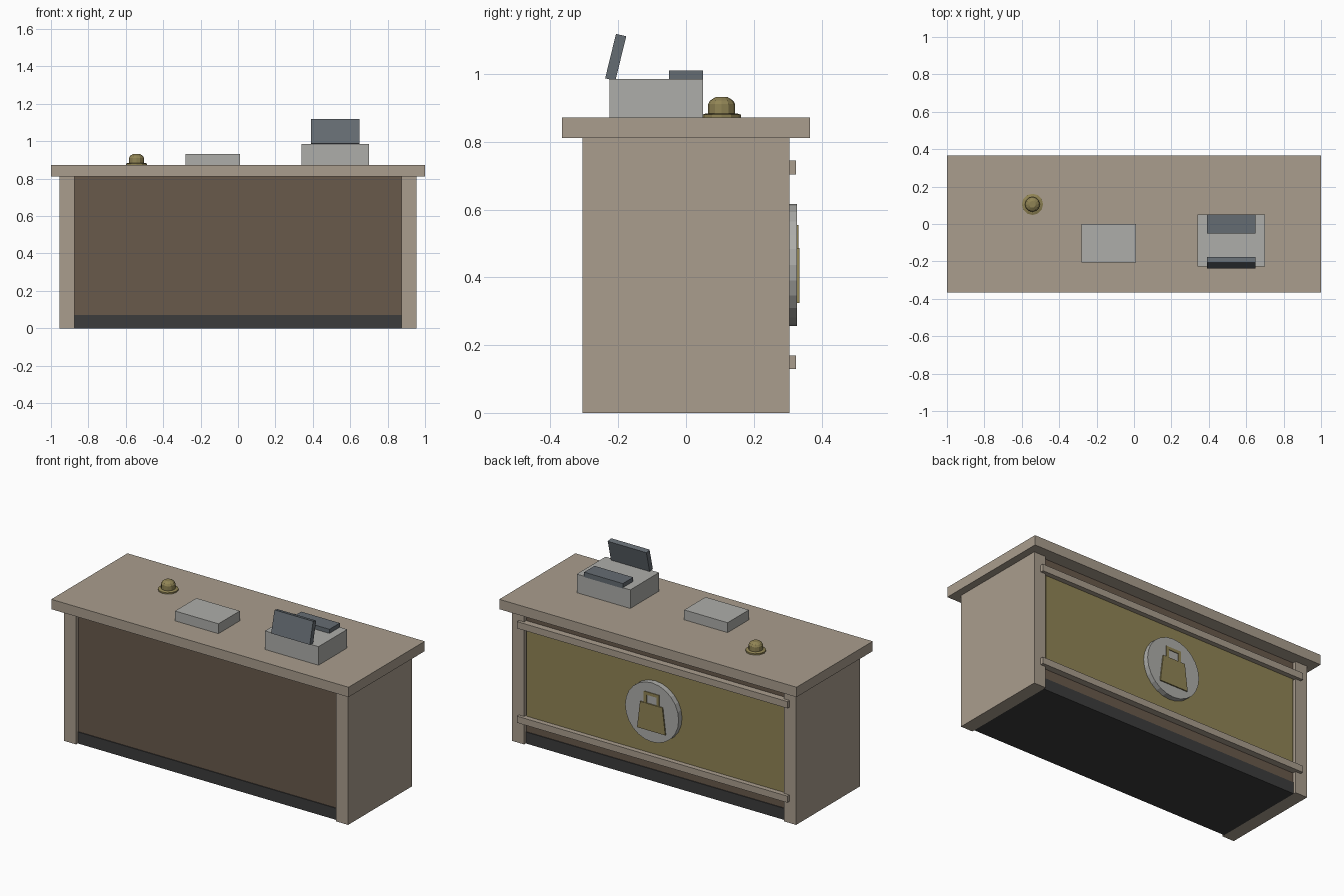
import bpy, bmesh
from math import cos, sin, pi

if "Cube" in bpy.data.objects:
    bpy.data.objects.remove(bpy.data.objects["Cube"])


def material(name, rgb):
    m = bpy.data.materials.new(name)
    m.diffuse_color = (*rgb, 1)
    m.use_nodes = True
    m.node_tree.nodes["Principled BSDF"].inputs["Base Color"].default_value = m.diffuse_color
    return m


STONE = material("stone", (0.40, 0.34, 0.27))
WOOD = material("dark_wood", (0.14, 0.10, 0.07))
BLACK = material("charcoal", (0.045, 0.045, 0.045))
GOLD = material("gold", (0.28, 0.23, 0.09))
GREY = material("light_grey", (0.42, 0.42, 0.40))
SLATE = material("slate", (0.13, 0.15, 0.17))


def finish(name, bm, mat):
    bmesh.ops.recalc_face_normals(bm, faces=bm.faces)
    me = bpy.data.meshes.new(name)
    bm.to_mesh(me)
    bm.free()
    me.materials.append(mat)
    ob = bpy.data.objects.new(name, me)
    bpy.context.collection.objects.link(ob)
    return ob


def box(name, x, y, z, mat, tilt=0):
    """Box from (min, max) ranges, optionally tilted about its centre's x axis."""
    bm = bmesh.new()
    bmesh.ops.create_cube(bm, size=1)
    bmesh.ops.scale(bm, vec=(x[1] - x[0], y[1] - y[0], z[1] - z[0]), verts=bm.verts)
    ob = finish(name, bm, mat)
    ob.location = [sum(r) / 2 for r in (x, y, z)]
    ob.rotation_euler.x = tilt
    return ob


def plate(name, outline, y0, y1, mat):
    """Extrude an x/z outline between two y depths."""
    bm = bmesh.new()
    face = bm.faces.new([bm.verts.new((x, y0, z)) for x, z in outline])
    ext = bmesh.ops.extrude_face_region(bm, geom=[face])
    verts = [v for v in ext["geom"] if isinstance(v, bmesh.types.BMVert)]
    bmesh.ops.translate(bm, vec=(0, y1 - y0, 0), verts=verts)
    return finish(name, bm, mat)


def lathe(name, profile, sides, cx, cy, mat):
    """Stack rings of (radius, z) and cap both ends."""
    bm = bmesh.new()
    rings = [[bm.verts.new((cx + r * cos(2 * pi * i / sides),
                            cy + r * sin(2 * pi * i / sides), z))
              for i in range(sides)] for r, z in profile]
    for a, b in zip(rings, rings[1:]):
        for i in range(sides):
            j = (i + 1) % sides
            bm.faces.new((a[i], a[j], b[j], b[i]))
    bm.faces.new(rings[0][::-1])
    bm.faces.new(rings[-1])
    return finish(name, bm, mat)


# Counter carcass
box("countertop", (-1, 1), (-0.366, 0.366), (0.812, 0.872), STONE)
for side, s in (("left", -1), ("right", 1)):
    box(side + "_side_panel", sorted((s * 0.875, s * 0.955)), (-0.306, 0.306), (0, 0.812), STONE)
box("body_panel", (-0.875, 0.875), (-0.285, 0.285), (0.07, 0.812), WOOD)
box("kick_plinth", (-0.875, 0.875), (-0.29, 0.29), (0, 0.07), BLACK)

# Customer side: gold panel and two rails
box("gold_panel", (-0.865, 0.865), (0.28, 0.295), (0.16, 0.705), GOLD)
for name, z in (("lower_rail", (0.13, 0.17)), ("upper_rail", (0.704, 0.745))):
    box(name, (-0.91, 0.91), (0.285, 0.325), z, STONE)

# Round medallion with a plain bag relief
disc = [(0.18 * cos(2 * pi * i / 24), 0.437 + 0.18 * sin(2 * pi * i / 24)) for i in range(24)]
plate("medallion", disc, 0.29, 0.328, GREY)
plate("bag_relief", [(-0.095, 0.325), (0.095, 0.325), (0.075, 0.487), (-0.075, 0.487)],
      0.32, 0.335, GOLD)
plate("bag_handle", [(-0.052, 0.48), (-0.052, 0.555), (0.052, 0.555), (0.052, 0.48),
                     (0.034, 0.48), (0.034, 0.537), (-0.034, 0.537), (-0.034, 0.48)],
      0.32, 0.332, GOLD)

# Cash register
box("register_base", (0.34, 0.70), (-0.226, 0.05), (0.87, 0.985), GREY)
box("register_keypad", (0.39, 0.65), (-0.05, 0.05), (0.98, 1.01), SLATE)
box("register_screen", (0.39, 0.65), (-0.223, -0.192), (0.982, 1.117), SLATE, tilt=-0.24)

# Tray and service bell
box("counter_tray", (-0.28, 0.012), (-0.205, 0), (0.87, 0.932), GREY)
lathe("bell_base", [(0.057, 0.87), (0.057, 0.88), (0.045, 0.884)], 12, -0.543, 0.105, GOLD)
lathe("bell_dome", [(0.04, 0.88), (0.04, 0.911), (0.034, 0.922), (0.018, 0.932)],
      12, -0.543, 0.105, GOLD)
